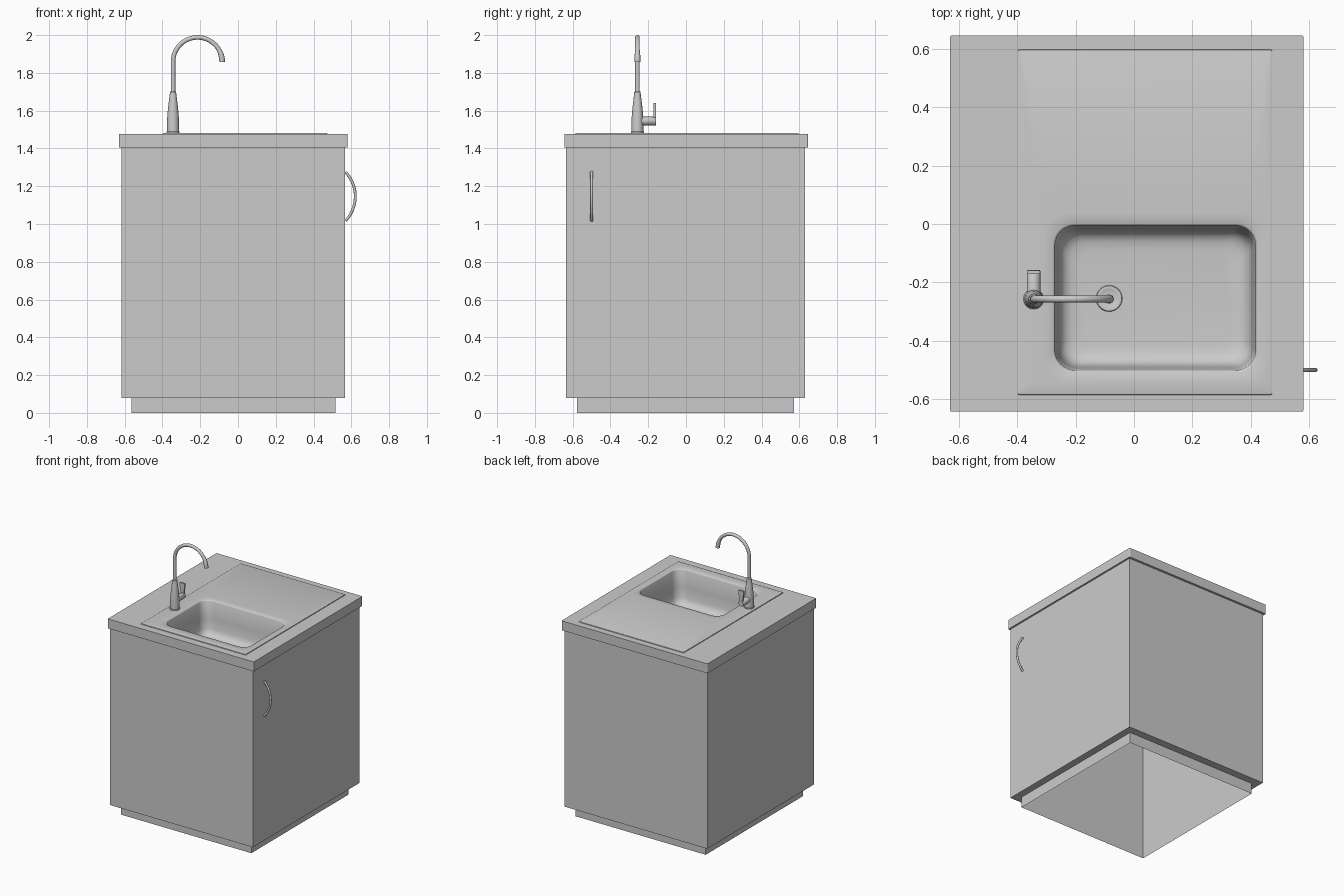
import bpy, bmesh, math
from mathutils import Vector

if "Cube" in bpy.data.objects:
    bpy.data.objects.remove(bpy.data.objects["Cube"])


def loft(name, rings, cap_start=False, cap_end=False, closed=False, smooth=True):
    """Skin a list of equal-length point rings into one object."""
    bm = bmesh.new()
    vr = [[bm.verts.new(p) for p in ring] for ring in rings]
    pairs = list(zip(vr, vr[1:])) + ([(vr[-1], vr[0])] if closed else [])
    for a, b in pairs:
        n = len(a)
        for i in range(n):
            j = (i + 1) % n
            bm.faces.new((a[i], a[j], b[j], b[i]))
    if cap_start:
        bm.faces.new(vr[0][::-1])
    if cap_end:
        bm.faces.new(vr[-1])
    bmesh.ops.recalc_face_normals(bm, faces=bm.faces)
    mesh = bpy.data.meshes.new(name)
    bm.to_mesh(mesh)
    bm.free()
    ob = bpy.data.objects.new(name, mesh)
    bpy.context.collection.objects.link(ob)
    if smooth:
        bpy.ops.object.select_all(action='DESELECT')
        ob.select_set(True)
        bpy.context.view_layer.objects.active = ob
        bpy.ops.object.shade_smooth_by_angle(angle=math.radians(40))
    return ob


def rect(box, z, inset=0.0, r=0.0, seg=8):
    """Horizontal rectangle ring; rounded corners when r > 0."""
    x0, x1, y0, y1 = box[0] + inset, box[1] - inset, box[2] + inset, box[3] - inset
    if r == 0:
        return [(x0, y0, z), (x1, y0, z), (x1, y1, z), (x0, y1, z)]
    pts = []
    corners = [(x1 - r, y1 - r), (x0 + r, y1 - r), (x0 + r, y0 + r), (x1 - r, y0 + r)]
    for k, (cx, cy) in enumerate(corners):
        for i in range(seg + 1):
            a = math.pi / 2 * (k + i / seg)
            pts.append((cx + r * math.cos(a), cy + r * math.sin(a), z))
    return pts


def lathe(name, profile, origin, axis='Z', n=32):
    """Revolve (radius, distance) pairs about an axis through origin."""
    o = Vector(origin)
    rings = []
    for r, h in profile:
        ring = []
        for i in range(n):
            c, s = r * math.cos(math.tau * i / n), r * math.sin(math.tau * i / n)
            ring.append(o + Vector((c, s, h) if axis == 'Z' else (c, h, s)))
        rings.append(ring)
    return loft(name, rings, True, True)


def tube(name, path, y, n=16):
    """Round tube along (x, z, radius) points in a plane of constant y."""
    rings = []
    for i, (x, z, r) in enumerate(path):
        a, b = path[max(i - 1, 0)], path[min(i + 1, len(path) - 1)]
        side = Vector((a[1] - b[1], 0, b[0] - a[0])).normalized()
        rings.append([Vector((x, y, z)) + side * r * math.cos(math.tau * k / n)
                      + Vector((0, r * math.sin(math.tau * k / n), 0)) for k in range(n)])
    return loft(name, rings, True, True)


# Cabinet body, with an underside ledge around the recessed plinth
body = (-0.617, 0.567, -0.634, 0.629)
base = (-0.565, 0.515, -0.577, 0.573)
loft("cabinet_body", [rect(body, 1.405), rect(body, 0.08), rect(base, 0.08)], smooth=False)

# Plinth and inner lining, open underneath
loft("plinth", [rect(base, 0), rect(base, 1.405)], smooth=False)

# Countertop frame with cut-out below the sink
top = (-0.63, 0.58, -0.643, 0.646)
hole = (-0.385, 0.455, -0.57, 0.57)
loft("countertop", [rect(top, 1.476, 0, 0.006), rect(top, 1.405, 0, 0.006),
                    rect(hole, 1.405, 0, 0.006), rect(hole, 1.476, 0, 0.006)],
     closed=True, smooth=False)

# Sink sheet: raised rim, drainboard and basin in one surface
plate = (-0.398, 0.473, -0.585, 0.597)
bowl = (-0.277, 0.423, -0.507, 0.0)
rings = [rect(plate, 1.476, 0, 0.005), rect(plate, 1.481, 0.001, 0.005),
         rect(plate, 1.482, 0.004, 0.005)]
for inset, z, r in [(-0.035, 1.482, 0.08), (0, 1.481, 0.07), (0.003, 1.479, 0.07),
                    (0.006, 1.473, 0.07), (0.014, 1.35, 0.07), (0.02, 1.278, 0.07),
                    (0.028, 1.255, 0.068), (0.041, 1.238, 0.064), (0.06, 1.229, 0.06),
                    (0.09, 1.225, 0.05)]:
    rings.append(rect(bowl, z, inset, r))
loft("sink_basin", rings, cap_end=True)

# Drain ring with sunken centre
lathe("drain", [(0.045, 0), (0.043, 0.004), (0.036, 0.005), (0.028, 0.002), (0.02, 0.001)],
      (-0.085, -0.255, 1.225))

# Tap body
tx, ty = -0.344, -0.257
lathe("tap_body", [(0.035, 1.48), (0.035, 1.487), (0.032, 1.49), (0.031, 1.56), (0.027, 1.61),
                   (0.021, 1.66), (0.017, 1.692), (0.017, 1.698), (0.013, 1.702)], (tx, ty, 0))

# Gooseneck spout, widening a little at the nozzle
R, cz, steps = 0.13, 1.858, 36
arc = []
for i in range(steps + 1):
    a = math.pi * i / steps
    widen = 0.003 * max(0, min(1, (i - steps + 6) / 3))
    arc.append((tx + R - R * math.cos(a), cz + R * math.sin(a), 0.012 + widen))
tube("tap_spout", [(tx, 1.69, 0.012), (tx, 1.78, 0.012)] + arc, ty)

# Tap valve and flared lever plate
lathe("tap_valve", [(0.023, 0), (0.023, 0.096), (0.021, 0.099)], (tx, ty, 1.545), 'Y')
lever = []
for z, w in [(1.545, 0.014), (1.58, 0.015), (1.62, 0.021), (1.64, 0.022)]:
    lever.append(rect((tx - w, tx + w, -0.171, -0.159), z))
loft("tap_lever", lever, True, True)

# Bowed door handle on the right side
path = []
for i in range(25):
    a = math.radians(-44 + 88 * i / 24)
    path.append((0.435 + 0.186 * math.cos(a), 1.146 + 0.186 * math.sin(a), 0.0075))
tube("door_handle", path, -0.50, 12)
